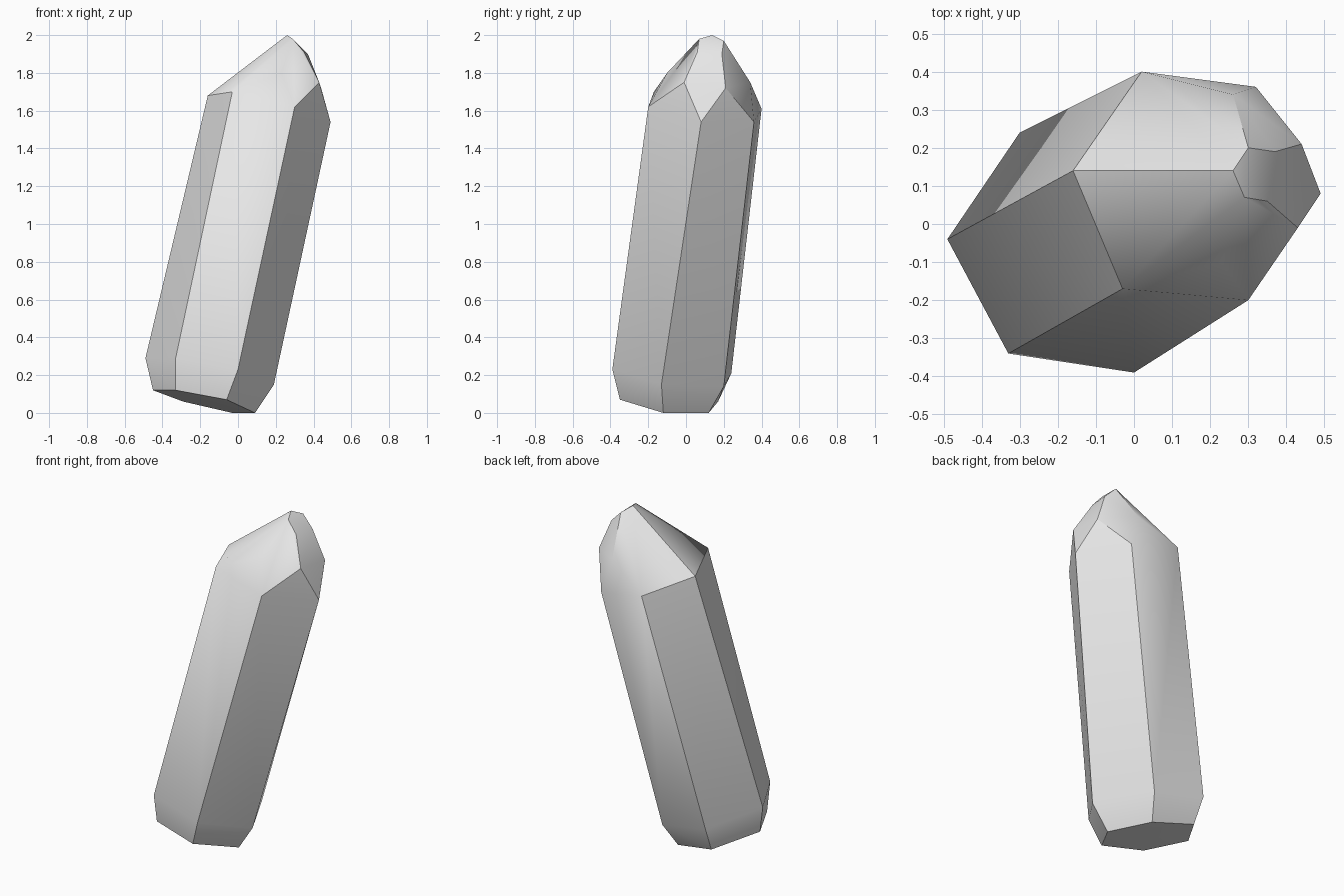
import bpy
import bmesh
import math
from mathutils import Vector

# Remove the default object
default_cube = bpy.data.objects.get("Cube")
if default_cube:
    bpy.data.objects.remove(default_cube, do_unlink=True)


def make_material(name, colour):
    material = bpy.data.materials.new(name)
    material.use_nodes = True
    material.diffuse_color = colour
    shader = material.node_tree.nodes["Principled BSDF"]
    shader.inputs["Base Color"].default_value = colour
    return material


def convex_part(name, points, material):
    """Build a faceted solid wrapped tightly around its corner points."""
    mesh_builder = bmesh.new()
    for point in points:
        mesh_builder.verts.new(Vector(point))
    bmesh.ops.convex_hull(mesh_builder, input=mesh_builder.verts[:])
    # Merge the nearly coplanar triangles into clean facets
    bmesh.ops.dissolve_limit(mesh_builder, angle_limit=math.radians(2),
                             verts=mesh_builder.verts[:],
                             edges=mesh_builder.edges[:])
    bmesh.ops.recalc_face_normals(mesh_builder, faces=mesh_builder.faces[:])
    mesh = bpy.data.meshes.new(name)
    mesh_builder.to_mesh(mesh)
    mesh_builder.free()
    mesh.materials.append(material)
    part = bpy.data.objects.new(name, mesh)
    bpy.context.collection.objects.link(part)
    return part


# Small hexagon under the base
foot_ring = [(-.45, -.07, .12), (-.33, -.31, .12), (-.06, -.35, .07),
             (.09, -.12, 0), (-.03, .12, 0), (-.29, .17, .06)]

# Lower belt, where the long leaning sides begin
lower_belt = [(-.49, -.04, .29), (-.33, -.34, .29), (0, -.39, .23),
              (.19, -.13, .15), (.02, .2, .14), (-.3, .24, .21)]

# Upper belt, where the long leaning sides end
upper_belt = [(-.16, .14, 1.68), (-.03, -.17, 1.7), (.3, -.2, 1.62),
              (.49, .08, 1.54), (.32, .36, 1.54), (.02, .4, 1.61)]

# Uneven facet corners between the upper belt and the tip
shoulder = [(.23, -.1, 1.8), (.43, -.01, 1.75), (.44, .21, 1.72),
            (.26, .34, 1.75), (.35, .06, 1.91), (.37, .19, 1.9)]

# Short chipped ridge at the very top
tip = [(.26, .14, 2), (.29, .07, 1.98), (.3, .2, 1.97)]

stone_grey = make_material("stone grey", (.8, .8, .8, 1))
crystal = convex_part("crystal",
                      foot_ring + lower_belt + upper_belt + shoulder + tip,
                      stone_grey)

# Soft shading over shallow facets, crisp edges elsewhere
bpy.ops.object.select_all(action='DESELECT')
crystal.select_set(True)
bpy.context.view_layer.objects.active = crystal
bpy.ops.object.shade_smooth_by_angle(angle=math.radians(30))
